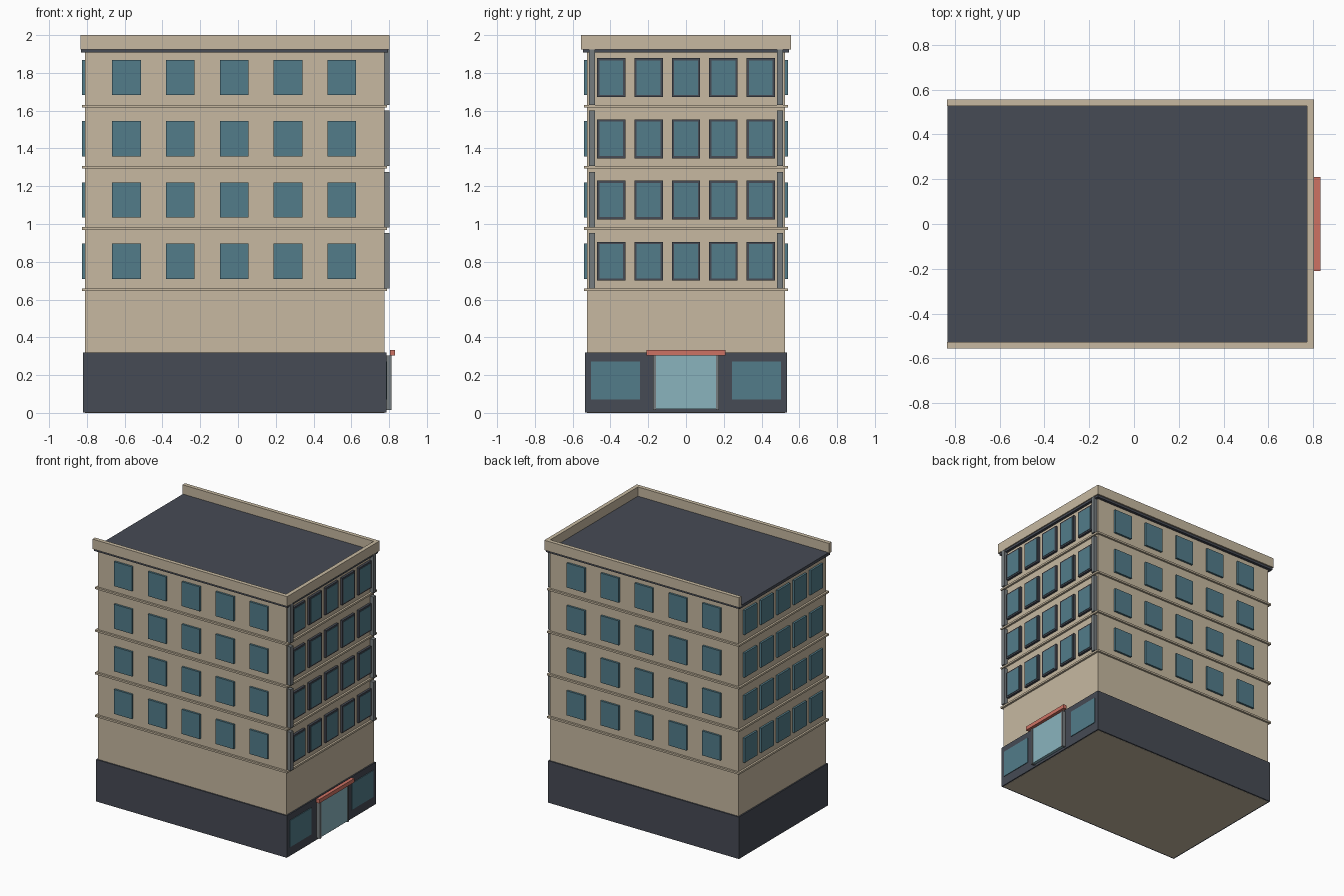
import bpy
import bmesh
from mathutils import Matrix, Vector

cube = bpy.data.objects.get("Cube")
if cube:
    bpy.data.objects.remove(cube, do_unlink=True)


def material(name, rgb):
    m = bpy.data.materials.new(name)
    m.use_nodes = True
    colour = (*rgb, 1)
    m.diffuse_color = colour
    m.node_tree.nodes["Principled BSDF"].inputs["Base Color"].default_value = colour
    return m


stone = material("beige stone", (0.57, 0.485, 0.355))
slate = material("dark slate", (0.061, 0.069, 0.089))
glass = material("teal glass", (0.084, 0.202, 0.254))
pale_glass = material("pale door glass", (0.254, 0.456, 0.515))
coral = material("coral canopy", (0.61, 0.171, 0.127))
metal = material("grey metal", (0.18, 0.2, 0.21))


def boxes(name, mat, spans):
    """One object made of boxes, each given as (x0, x1), (y0, y1), (z0, z1)."""
    bm = bmesh.new()
    for span in spans:
        size = Vector([b - a for a, b in span])
        mid = Vector([(a + b) / 2 for a, b in span])
        bmesh.ops.create_cube(bm, size=1, matrix=Matrix.Translation(mid) @ Matrix.Diagonal(size).to_4x4())
    mesh = bpy.data.meshes.new(name)
    bm.to_mesh(mesh)
    bm.free()
    mesh.materials.append(mat)
    obj = bpy.data.objects.new(name, mesh)
    bpy.context.collection.objects.link(obj)
    return obj


def around(c, width):
    return (c - width / 2, c + width / 2)


# Main volume
WEST, EAST, SIDE = -0.81, 0.775, 0.525
boxes("main_walls", stone, [((WEST, EAST), (-SIDE, SIDE), (0, 1.915))])
boxes("ground_floor_base", slate, [((-0.82, 0.785), (-0.535, 0.535), (0.001, 0.32))])

# Roof slab with a parapet on three sides
boxes("roof_slab", slate, [((-0.832, 0.795), (-0.545, 0.545), (1.908, 1.93))])
boxes("parapet", stone, [
    ((-0.835, 0.803), (-0.556, -0.526), (1.925, 2)),
    ((-0.835, 0.803), (0.526, 0.556), (1.925, 2)),
    ((0.773, 0.803), (-0.526, 0.526), (1.925, 2)),
])

# Upper floors
STEP = 0.324
floors = [STEP * i for i in range(4)]
bays_x = [-0.02 + 0.285 * i for i in range(-2, 3)]
bays_y = [0.198 * i for i in range(-2, 3)]

boxes("floor_bands", stone,
      [((-0.825, 0.79), (-0.54, 0.54), around(0.652 + f, 0.014)) for f in floors])

side_windows = []
for f in floors:
    z = around(0.803 + f, 0.186)
    for x in bays_x:
        side_windows += [(around(x, 0.152), (s - 0.01, s + 0.01), z) for s in (-0.53, 0.53)]
boxes("side_windows", glass, side_windows)

boxes("rear_windows", glass,
      [((-0.825, -0.8), around(y, 0.15), around(0.803 + f, 0.186)) for f in floors for y in bays_y])

# Entrance facade windows, with dark surrounds
boxes("facade_window_frames", slate,
      [((0.77, 0.792), around(y, 0.15), around(0.803 + f, 0.206)) for f in floors for y in bays_y])
boxes("facade_window_panes", glass,
      [((0.78, 0.795), around(y, 0.126), around(0.803 + f, 0.182)) for f in floors for y in bays_y])

# Corner pilasters on the entrance facade
boxes("corner_pilasters", metal,
      [((0.77, 0.803), around(y, 0.031), (0.658 + f, 0.952 + f)) for f in floors for y in (-0.498, 0.498)])

# Ground floor: shop windows, door and canopy
boxes("shop_windows", glass,
      [((0.78, 0.79), around(y, 0.26), (0.07, 0.272)) for y in (-0.373, 0.373)])
boxes("door_frame", metal,
      [((0.78, 0.813), around(y, 0.016), (0.015, 0.305)) for y in (-0.167, 0.167)])
boxes("door_glass", pale_glass, [((0.78, 0.808), (-0.159, 0.159), (0.02, 0.305))])
boxes("entrance_canopy", coral, [((0.805, 0.832), (-0.21, 0.21), (0.303, 0.333))])
